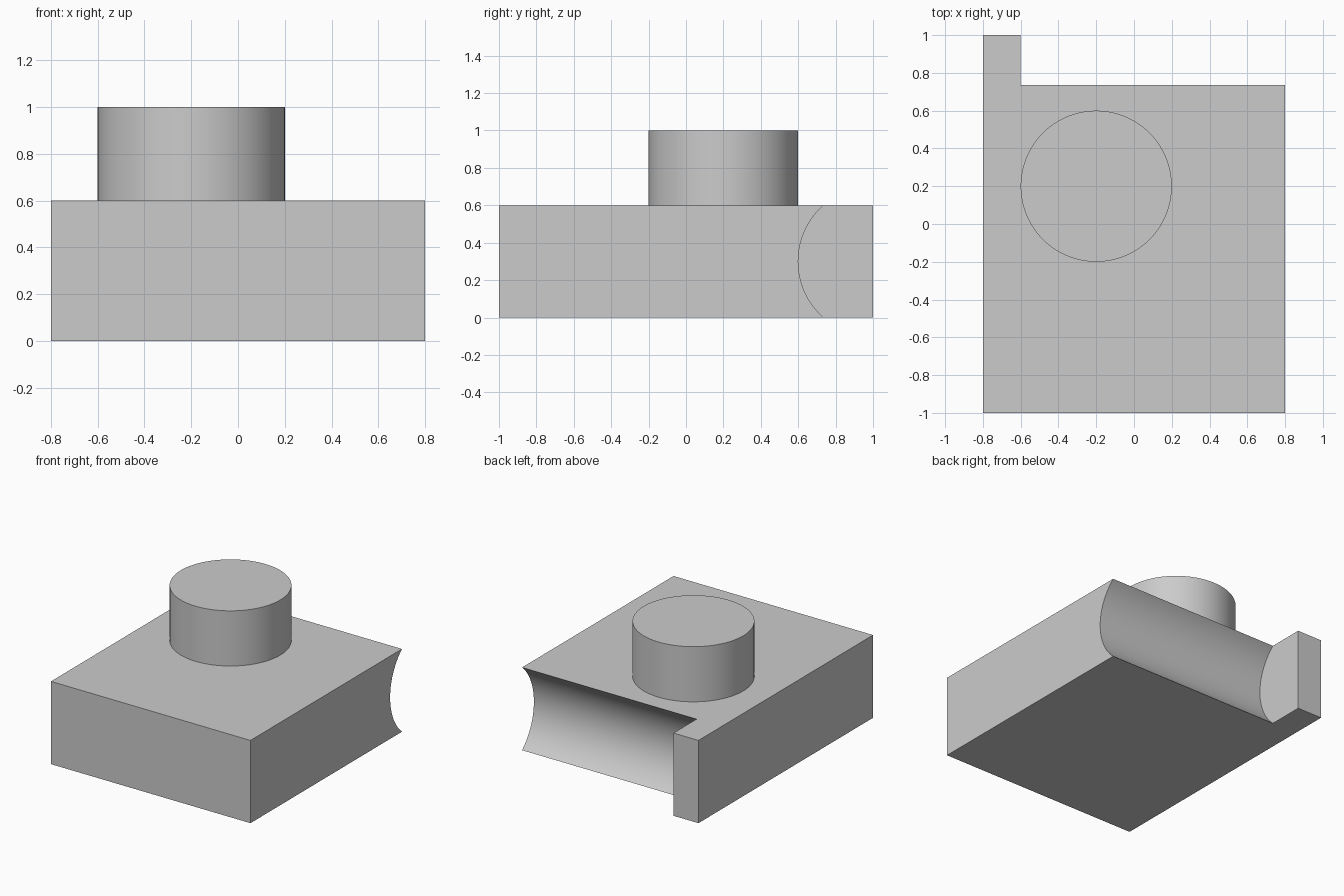
import bpy
import math

# Remove the default object
default = bpy.data.objects.get("Cube")
if default:
    bpy.data.objects.remove(default, do_unlink=True)

# Single plain grey
grey = bpy.data.materials.new("light_grey")
grey.use_nodes = True
colour = (0.6, 0.6, 0.6, 1.0)
grey.diffuse_color = colour
grey.node_tree.nodes["Principled BSDF"].inputs["Base Color"].default_value = colour


def finish(name):
    ob = bpy.context.object
    ob.name = name
    ob.data.materials.append(grey)
    return ob


def box(name, lo, hi):
    centre = [(a + b) / 2 for a, b in zip(lo, hi)]
    bpy.ops.mesh.primitive_cube_add(size=1, location=centre)
    ob = finish(name)
    ob.scale = [b - a for a, b in zip(lo, hi)]
    bpy.ops.object.transform_apply(location=False, rotation=False, scale=True)
    return ob


def cylinder(name, radius, depth, centre, rotation=(0, 0, 0)):
    bpy.ops.mesh.primitive_cylinder_add(
        vertices=128, radius=radius, depth=depth, location=centre, rotation=rotation)
    return finish(name)


def smooth(ob):
    bpy.ops.object.select_all(action="DESELECT")
    ob.select_set(True)
    bpy.context.view_layer.objects.active = ob
    bpy.ops.object.shade_smooth_by_angle(angle=math.radians(30))


# Base block
base = box("base_block", (-0.8, -1, 0), (0.8, 1, 0.6))

# Round channel along the back, stopping short of the end wall
cutter = cylinder("channel_cutter", 0.4, 1.6, (0.2, 1, 0.3), (0, math.pi / 2, 0))
cutter.hide_render = True
channel = base.modifiers.new("channel", "BOOLEAN")
channel.operation = "DIFFERENCE"
channel.solver = "EXACT"
channel.object = cutter
bpy.context.view_layer.objects.active = base
bpy.ops.object.modifier_apply(modifier=channel.name)
bpy.data.objects.remove(cutter, do_unlink=True)
smooth(base)

# Round boss on top
boss = cylinder("round_boss", 0.4, 0.4, (-0.2, 0.2, 0.8))
smooth(boss)
